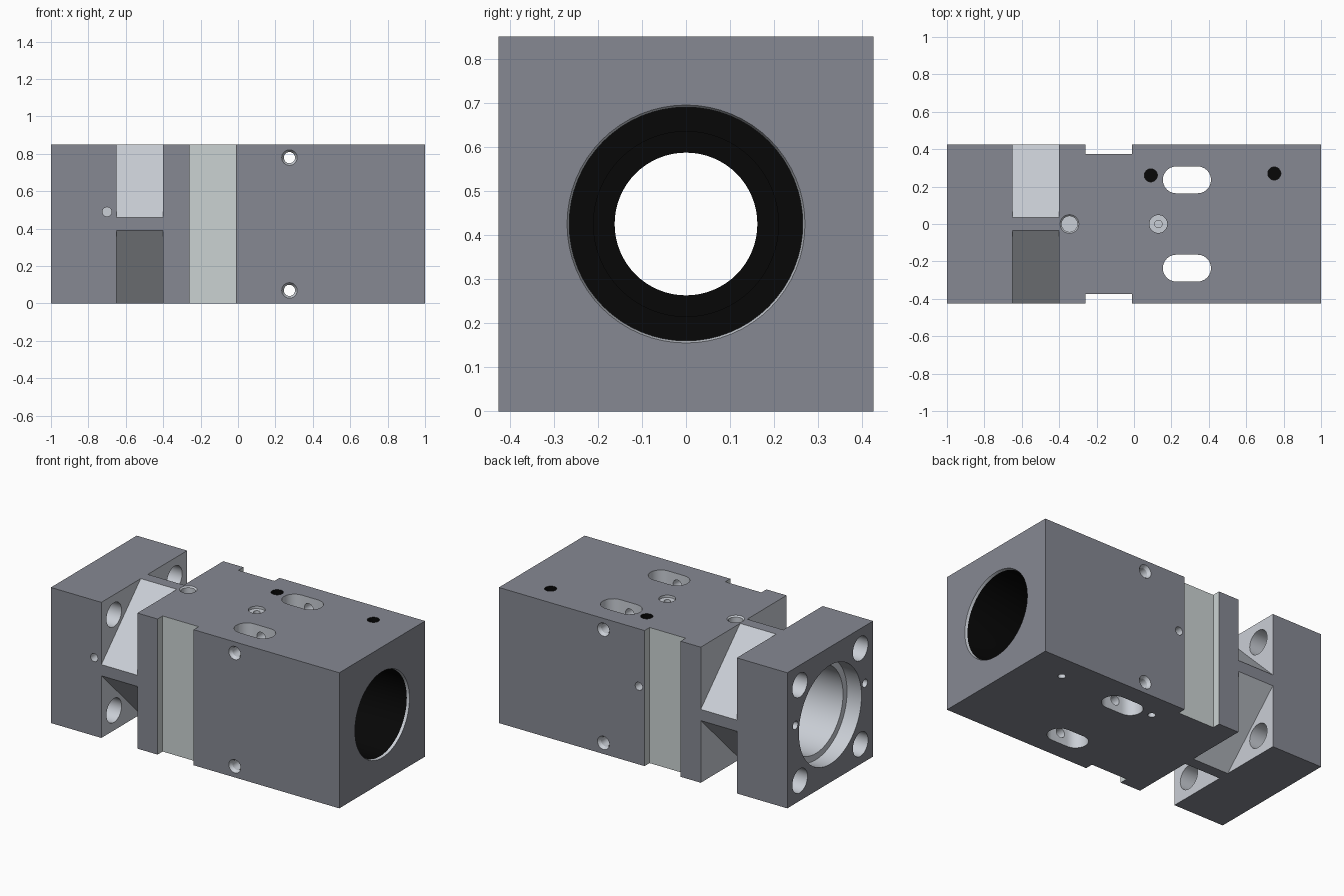
import bpy, bmesh
from math import sin, cos, pi, hypot
from mathutils import Vector

if "Cube" in bpy.data.objects:
    bpy.data.objects.remove(bpy.data.objects["Cube"])

MID = 0.425                      # half width of the square block, also the bore height
AXES = {'X': 'YZX', 'Y': 'ZXY', 'Z': 'XYZ'}


def place(axis, u, v, t):
    """Map section coordinates (u, v) and distance t to world space."""
    d = dict(zip(AXES[axis], (u, v, t)))
    return Vector((d['X'], d['Y'], d['Z']))


def loft(name, axis, rings):
    """Solid from a list of (t, [(u, v), ...]) sections."""
    bm = bmesh.new()
    loops = [[bm.verts.new(place(axis, u, v, t)) for u, v in pts] for t, pts in rings]
    n = len(loops[0])
    for a, b in zip(loops, loops[1:]):
        for i in range(n):
            j = (i + 1) % n
            bm.faces.new((a[i], a[j], b[j], b[i]))
    bm.faces.new(loops[0])
    bm.faces.new(loops[-1])
    bmesh.ops.recalc_face_normals(bm, faces=bm.faces)
    me = bpy.data.meshes.new(name)
    bm.to_mesh(me)
    bm.free()
    ob = bpy.data.objects.new(name, me)
    bpy.context.collection.objects.link(ob)
    return ob


def prism(name, axis, pts, lo, hi):
    return loft(name, axis, [(lo, pts), (hi, pts)])


def turned(name, axis, cu, cv, profile, n=32):
    """Turned solid around an axis; profile is (t, radius)."""
    return loft(name, axis, [(t, [(cu + r * cos(2 * pi * i / n), cv + r * sin(2 * pi * i / n))
                                  for i in range(n)]) for t, r in profile])


def rect(u0, u1, v0, v1):
    return [(u0, v0), (u1, v0), (u1, v1), (u0, v1)]


# Square block
body = prism("housing_block", 'X', rect(-MID, MID, 0, 2 * MID), -1, 1)
cuts = []

# Four slanted corner pockets that leave a diamond neck behind the flange
for sy in (-1, 1):
    for sz in (-1, 1):
        tri = [(sy * u, MID + sz * v) for u, v in ((0, .46), (.46, 0), (.46, .46))]
        cuts.append(prism("pocket_cut", 'X', tri, -.65, -.40))
        # Flange bolt holes
        cuts.append(turned("bolt_cut", 'X', sy * .3, MID + sz * .3, [(-1.1, .075), (-.6, .075)]))

# Shallow side grooves, oblong windows and small flange holes
for s in (-1, 1):
    cuts.append(prism("groove_cut", 'Z', rect(-.26, -.01, s * .375, s * .5), -.1, .95))
    slot = []
    for cx, start in ((.34, -pi / 2), (.226, pi / 2)):
        for i in range(13):
            a = start + pi * i / 12
            slot.append((cx + .072 * cos(a), s * .236 + .072 * sin(a)))
    cuts.append(prism("window_cut", 'Z', slot, -.1, .95))
    cuts.append(turned("flange_pin_cut", 'X', s * .345, .49, [(-1.1, .025), (-.85, .025)], 24))

# Stepped main bore
cuts.append(turned("bore_cut", 'X', 0, MID, [
    (-1.1, .31), (-.9, .31), (-.9, .27), (.05, .27), (.05, .162), (.45, .162), (.45, .21),
    (.5, .21), (.5, .265), (.985, .265), (1, .27), (1.1, .27)], 64))

# Countersunk cross holes and blind side holes (section order is z, x)
for z in (.07, .78):
    cuts.append(turned("cross_cut", 'Y', z, .275,
                       [(-.44, .05), (-.405, .03), (.405, .03), (.44, .05)]))
cuts.append(turned("front_hole_cut", 'Y', .49, -.70, [(-.5, .025), (-.34, .025)], 24))
cuts.append(turned("back_hole_cut", 'Y', .49, .03, [(.34, .025), (.5, .025)], 24))

# Top holes, with smaller matching holes underneath
DARK_HOLES = ((.09, .26), (.75, .27))
for x, y in DARK_HOLES:
    cuts.append(turned("top_hole_cut", 'Z', x, y, [(.65, .035), (.9, .035)]))
    cuts.append(turned("bottom_hole_cut", 'Z', x, y, [(-.1, .022), (.12, .022)], 24))
cuts.append(turned("port_cut", 'Z', -.345, 0, [(.77, .042), (.842, .042), (.858, .058)]))
cuts.append(turned("oil_port_cut", 'Z', .13, 0, [(.74, .02), (.835, .02), (.835, .048), (.9, .048)]))

# Carve everything out of the block
bpy.context.view_layer.objects.active = body
for c in cuts:
    c.hide_render = True
    m = body.modifiers.new("cut", 'BOOLEAN')
    m.operation, m.solver, m.object = 'DIFFERENCE', 'EXACT', c
    bpy.ops.object.modifier_apply(modifier=m.name)
    bpy.data.objects.remove(c)

# Outer skin, machined cuts, side grooves and the black bore lining
body.data.materials.clear()
for name, col in (("dark_grey", (.24, .25, .29)), ("machined", (.59, .62, .67)),
                  ("groove_grey", (.60, .65, .65)), ("black", (.002, .002, .002))):
    mat = bpy.data.materials.new(name)
    mat.diffuse_color = (*col, 1)
    mat.use_nodes = True
    mat.node_tree.nodes["Principled BSDF"].inputs["Base Color"].default_value = mat.diffuse_color
    body.data.materials.append(mat)


def finish(p):
    """Material slot for a face at centre p."""
    r = hypot(p.y, p.z - MID)
    if max(abs(p.x) - 1, abs(p.y) - MID, abs(p.z - MID) - MID) > -.0005:
        return 0
    if (.44 < p.x < .99 and r < .2655) or (.06 < p.x < .45 and r < .1630):
        return 3
    if p.z > .5 and any(hypot(p.x - x, p.y - y) < .036 for x, y in DARK_HOLES):
        return 3
    return 2 if -.261 < p.x < -.009 and abs(p.y) > .37 else 1


for p in body.data.polygons:
    p.material_index = finish(p.center)
bpy.ops.object.select_all(action='DESELECT')
body.select_set(True)
bpy.ops.object.shade_smooth_by_angle(angle=.5)
